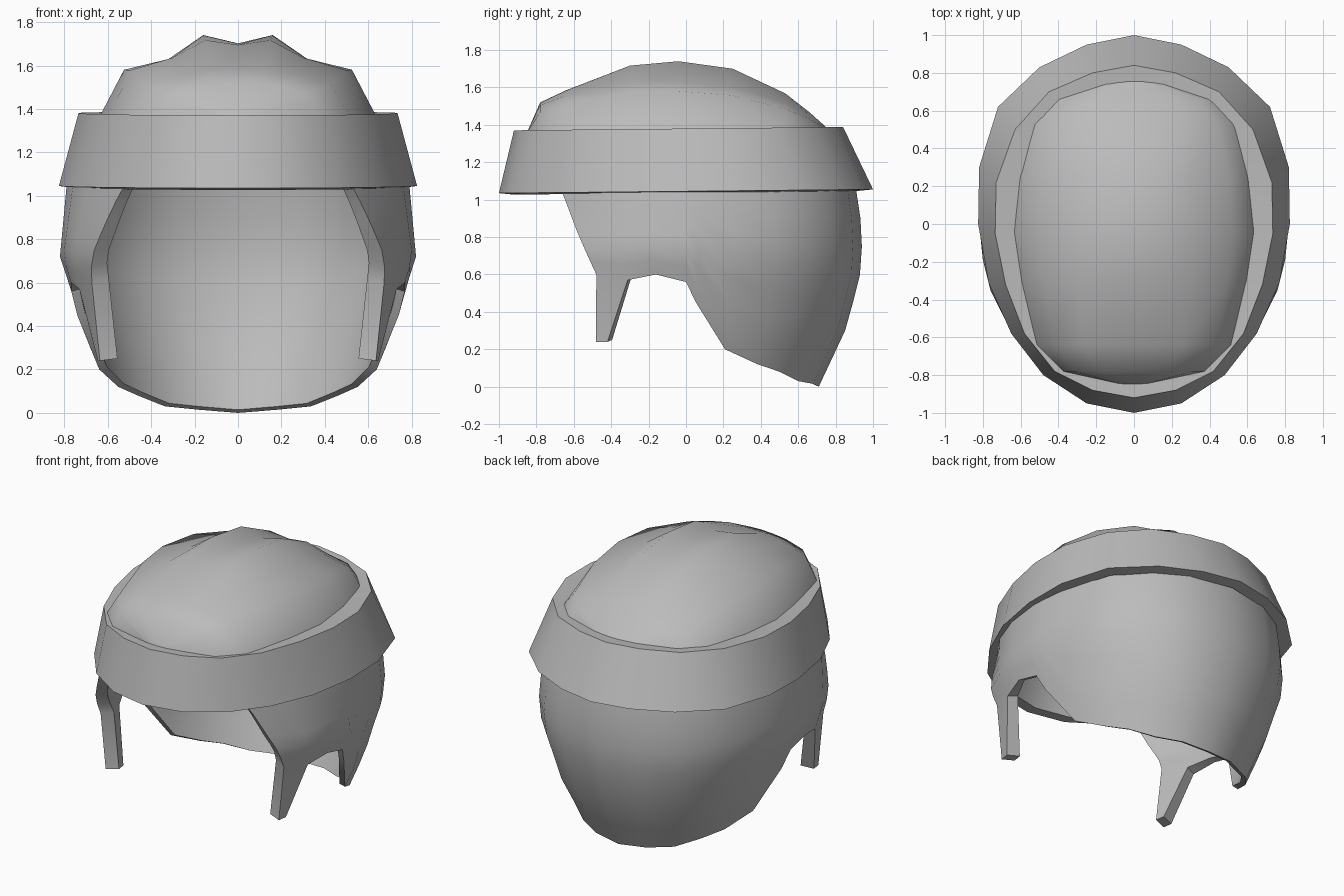
import bpy, math

cube = bpy.data.objects.get("Cube")
if cube:
    bpy.data.objects.remove(cube)

grey = bpy.data.materials.new("plain grey")
grey.use_nodes = True
colour = (0.5, 0.5, 0.5, 1)
grey.diffuse_color = colour
grey.node_tree.nodes["Principled BSDF"].inputs["Base Color"].default_value = colour


def make(name, verts, faces, angle, thickness=0, weights=()):
    mesh = bpy.data.meshes.new(name)
    mesh.from_pydata(verts, [], faces)
    mesh.materials.append(grey)
    ob = bpy.data.objects.new(name, mesh)
    bpy.context.collection.objects.link(ob)
    bpy.ops.object.select_all(action="DESELECT")
    ob.select_set(True)
    bpy.context.view_layer.objects.active = ob
    if thickness:
        group = ob.vertex_groups.new(name="thickness")
        for i, weight in enumerate(weights):
            group.add([i], weight, "REPLACE")
        mod = ob.modifiers.new("thickness", "SOLIDIFY")
        mod.thickness = thickness
        mod.offset = -1
        mod.vertex_group = group.name
        bpy.ops.object.modifier_apply(modifier=mod.name)
    bpy.ops.object.shade_smooth_by_angle(angle=math.radians(angle))


def grid_faces(rows, cols, wrap=False):
    """Quads joining rows of equal length, optionally closed both ways."""
    return [(r * cols + c, r * cols + (c + 1) % cols,
             (r + 1) % rows * cols + (c + 1) % cols, (r + 1) % rows * cols + c)
            for r in range(rows if wrap else rows - 1)
            for c in range(cols if wrap else cols - 1)]


def curve(points, z):
    """Linear interpolation through (z, value) pairs."""
    for (z0, v0), (z1, v1) in zip(points, points[1:]):
        if z <= z1:
            return v0 + (v1 - v0) * max(0, (z - z0) / (z1 - z0))
    return points[-1][1]


def mirror_ring(half):
    """Closed outline from its +x half, front to back."""
    return half + [(-x, y) for x, y in half[-2:0:-1]]


# Flared headband: a closed loop of four rings
low = mirror_ring([(0, -1), (.25, -.95), (.48, -.8), (.65, -.58), (.77, -.31),
                   (.825, 0), (.82, .3), (.72, .62), (.5, .83), (.25, .95), (0, 1)])
high = mirror_ring([(0, -.92), (.22, -.88), (.42, -.78), (.58, -.58), (.68, -.32),
                    (.735, -.05), (.73, .22), (.63, .5), (.45, .7), (.22, .8), (0, .84)])
verts = []
for ring, scale, z in ((low, .92, 1.037), (low, 1, 1.045), (high, 1, 1.38), (high, .82, 1.37)):
    verts += [(x * scale, y * scale, z + .01 * y) for x, y in ring]
make("headband", verts, grid_faces(4, len(low), True), 35)

# Lobed crown: cross-sections from front to back, (y, half width, top, lobe strength)
stations = [(-.85, .06, 1.36, 0), (-.78, .38, 1.52, 0), (-.64, .52, 1.59, .2),
            (-.3, .6, 1.72, .7), (-.04, .64, 1.74, 1), (.25, .61, 1.7, 1),
            (.53, .54, 1.57, .8), (.66, .42, 1.47, .3), (.78, .06, 1.36, 0)]
columns = [(0, .9, 1), (.25, 1, .97), (.5, .71, .9), (.82, .58, .68), (1, 0, 0)]
columns = [(-u, a, b) for u, a, b in columns[:0:-1]] + columns
verts = [(u * w, y, 1.36 + (top - 1.36) * (lobed * f + smooth * (1 - f)))
         for y, w, top, f in stations for u, lobed, smooth in columns]
make("crown", verts, grid_faces(len(stations), len(columns)), 85)

# Head shell: rounded plan whose radii change with height
side_radius = [(0, .59), (.1, .63), (.2, .66), (.32, .71), (.57, .77),
               (.72, .82), (1.04, .79), (1.2, .76)]
back_radius = [(0, .71), (.32, .86), (.66, .945), (.95, .93), (1.2, .88)]
front_radius = [(.24, 1.4), (.6, .95), (.8, .93), (1.03, .89), (1.2, .9)]
roundness = [(.1, 2), (.6, 2.2)]


def shell_point(s, z):
    power = curve(roundness, z) if s > 0 else 2
    x = curve(side_radius, z) * max(0, 1 - abs(s) ** power) ** (1 / power)
    return (x, s * curve(back_radius if s > 0 else front_radius, z), z)


# Columns of the shell: (position at top, position at hem, hem height, thickness weight)
hem = [(-.83, -.505, .6, 1), (-.55, -.316, .57, .8), (-.3, -.17, .6, .5),
       (0, 0, .56, .45), (.1, .06, .45, .45), (.26, .26, .2, .45), (.5, .5, .12, .4),
       (.67, .67, .08, .4), (.83, .83, .03, .4), (.95, .95, .015, .4), (1, 1, 0, .4)]
ROWS, TOP = 8, 1.2
verts, weights = [], []
for side, cols in ((1, hem), (-1, hem[-2::-1])):
    for s0, s1, bottom, weight in cols:
        for k in range(ROWS + 1):
            t = k / ROWS
            x, y, z = shell_point(s0 + (s1 - s0) * t, TOP + (bottom - TOP) * t)
            verts.append((side * x, y, z))
            weights.append(.5 + (weight - .5) * t)
count = len(hem) * 2 - 1
faces = grid_faces(count, ROWS + 1)

# Tapered cheek prongs drawn down from the two front corners
base = len(verts)
for side in (1, -1):
    for s in (-.343, -.3):
        x, y, z = shell_point(s, .24)
        verts.append((side * x, y, z))
        weights.append(1)
end = count * (ROWS + 1) - 1
faces += [(ROWS, base, base + 1, 2 * ROWS + 1),
          (end - ROWS - 1, base + 3, base + 2, end)]
make("head_shell", verts, faces, 45, .085, weights)
